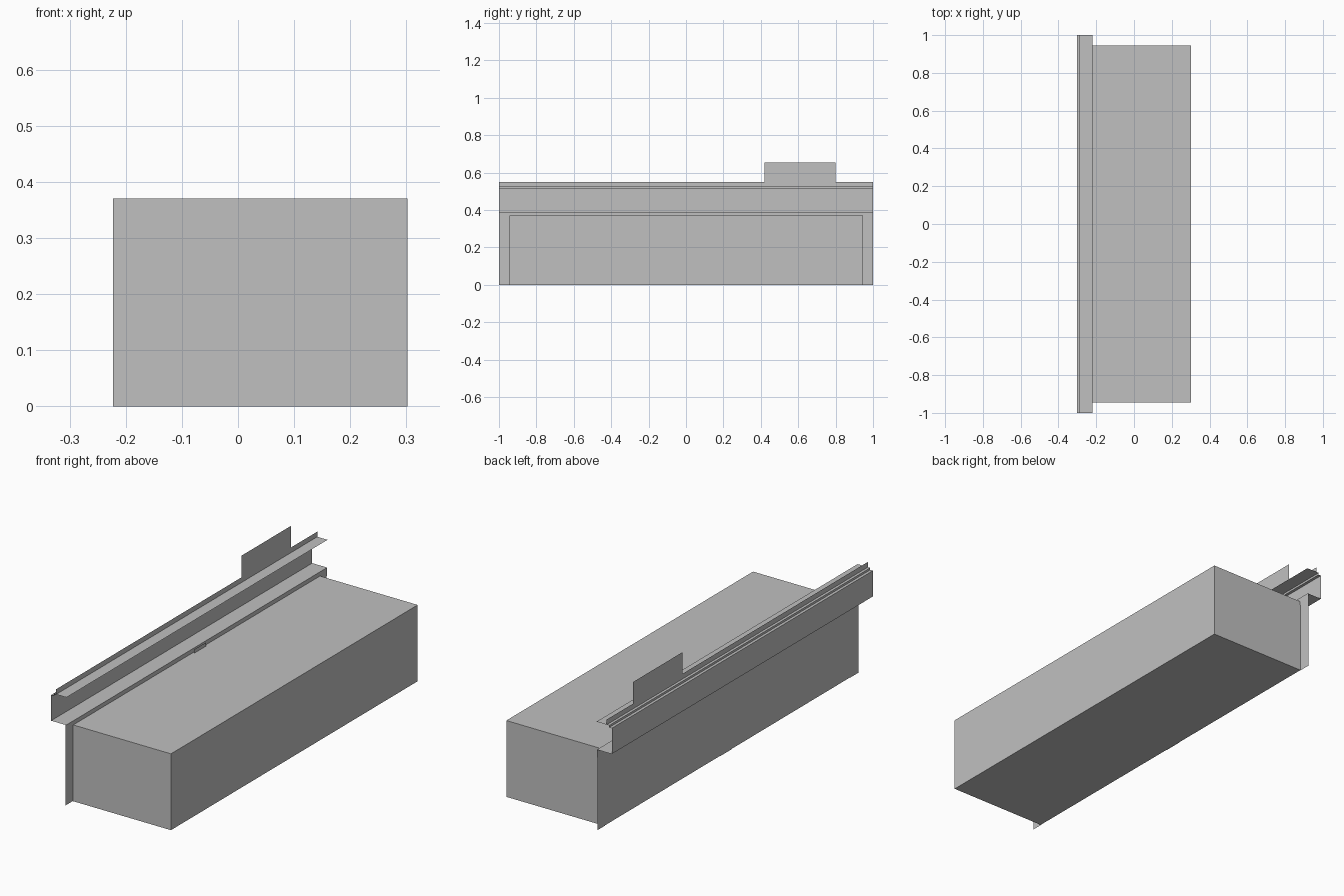
import bpy, bmesh

if "Cube" in bpy.data.objects:
    bpy.data.objects.remove(bpy.data.objects["Cube"])

grey = bpy.data.materials.new("plain_grey")
grey.diffuse_color = (0.53, 0.53, 0.53, 1)
grey.use_nodes = True
grey.node_tree.nodes["Principled BSDF"].inputs["Base Color"].default_value = grey.diffuse_color


def finish(name, bm):
    mesh = bpy.data.meshes.new(name)
    bm.to_mesh(mesh)
    bm.free()
    mesh.materials.append(grey)
    ob = bpy.data.objects.new(name, mesh)
    bpy.context.collection.objects.link(ob)
    return ob


def sheet(name, profile, y0, y1):
    """Thin folded sheet: an open (x, z) profile swept along y."""
    bm = bmesh.new()
    rows = [[bm.verts.new((x, y, z)) for x, z in profile] for y in (y0, y1)]
    for i in range(len(profile) - 1):
        bm.faces.new((rows[0][i], rows[0][i + 1], rows[1][i + 1], rows[1][i]))
    return finish(name, bm)


# main body block
bm = bmesh.new()
bmesh.ops.create_cube(bm, size=1)
for v in bm.verts:
    v.co = (0.0395 + v.co.x * 0.525, v.co.y * 1.89, 0.185 + v.co.z * 0.37)
finish("body_block", bm)

# folded gutter: lip, shelf, fascia, top step and inner ledge
sheet("gutter", [(-0.222, 0.35), (-0.222, 0.39), (-0.302, 0.39), (-0.302, 0.515),
                 (-0.288, 0.515), (-0.288, 0.525), (-0.22, 0.525)], -1, 1)

# upright strip along the ledge with a raised tab
sheet("upright_strip", [(-0.275, 0.525), (-0.275, 0.55)], -1, 1)
sheet("raised_tab", [(-0.275, 0.55), (-0.275, 0.655)], 0.42, 0.80)

# flat posts at both ends and the middle of the back
for name, y0, y1 in (("front_post", -1, -0.94), ("middle_post", -0.03, 0.06),
                     ("rear_post", 0.94, 1)):
    sheet(name, [(-0.225, 0), (-0.225, 0.39)], y0, y1)

# small tongue of the middle post showing above the block
sheet("post_tongue", [(-0.214, 0.35), (-0.214, 0.388)], -0.03, 0.06)
